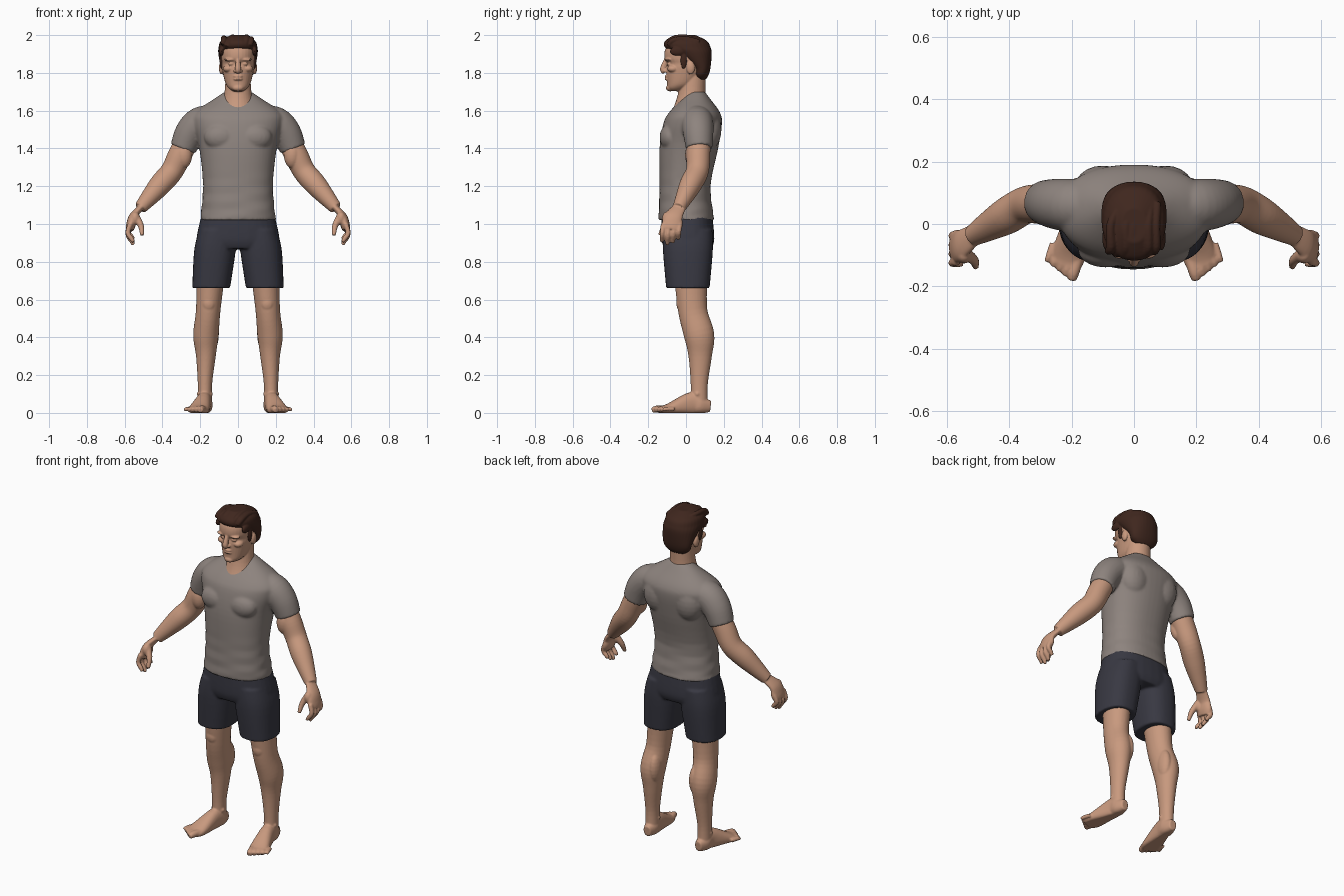
import bpy
import bmesh
from math import cos, sin, pi, copysign
from mathutils import Vector, Matrix

if "Cube" in bpy.data.objects:
    bpy.data.objects.remove(bpy.data.objects["Cube"], do_unlink=True)


def material(name, *colour):
    mat = bpy.data.materials.new(name)
    mat.use_nodes = True
    mat.diffuse_color = (*colour, 1)
    shader = next(node for node in mat.node_tree.nodes if node.type == "BSDF_PRINCIPLED")
    shader.inputs["Base Color"].default_value = (*colour, 1)
    shader.inputs["Roughness"].default_value = 0.8
    return mat


SKIN = material("skin", .58, .32, .21)
SHIRT = material("grey cotton", .27, .23, .21)
SHORTS = material("navy cloth", .04, .04, .055)
HAIR = material("brown hair", .05, .02, .013)
ACROSS, DEPTH = Vector((1, 0, 0)), Vector((0, 1, 0))
SIDES = {"left": 1, "right": -1}


def spline(keys, steps=5):
    """Smoothly interpolate tuples of numbers."""
    keys = [Vector(key) for key in keys]
    path = []
    for i, (start, end) in enumerate(zip(keys, keys[1:])):
        before, after = keys[max(i - 1, 0)], keys[min(i + 2, len(keys) - 1)]
        leave, arrive = (end - before) / 2, (after - start) / 2
        for step in range(steps):
            t = step / steps
            ease = t * t * (3 - 2 * t)
            bend = leave * (t * (1 - t) ** 2) - arrive * (t * t * (1 - t))
            path.append(start.lerp(end, ease) + bend)
    return path + [keys[-1]]


def rounded(value, power):
    return copysign(abs(value) ** (2 / power), value)


def loft(bm, keys, ref=None, power=2.0, side=1, fold=None, count=32):
    """Tube through (x, y, z, radius, radius); rings lie level unless ref is given."""
    path = spline(keys)
    rings = []
    for i, key in enumerate(path):
        centre, u, v = Vector(key[:3]), ACROSS, DEPTH
        if ref:
            ahead, behind = path[min(i + 1, len(path) - 1)], path[max(i - 1, 0)]
            along = (Vector(ahead[:3]) - Vector(behind[:3])).normalized()
            u = (ref - along * ref.dot(along)).normalized()
            v = along.cross(u)
        ring = []
        for k in range(count):
            angle = 2 * pi * k / count
            grow = 1 + (fold(angle, centre.z) if fold else 0)
            offset = u * key[3] * rounded(cos(angle), power) + v * key[4] * rounded(sin(angle), power)
            point = centre + offset * grow
            ring.append(bm.verts.new((point.x * side, point.y, max(point.z, 0))))
        rings.append(ring)
    for low, high in zip(rings, rings[1:]):
        for k in range(count):
            bm.faces.new((low[k - 1], low[k], high[k], high[k - 1]))
    bm.faces.new(rings[0][::-1])
    bm.faces.new(rings[-1])


def tube(bm, points, radii, flat=1.0, ref=DEPTH, **options):
    """Loft with one radius per point; flat squashes the second radius."""
    loft(bm, [(*point, r, r * flat) for point, r in zip(points, radii)], ref=ref, **options)


def span(rows):
    """Centred level rings from (height, front, back, half width)."""
    return [(0, (front + back) / 2, z, width, (back - front) / 2) for z, front, back, width in rows]


def blob(bm, centre, size, side=1):
    x, y, z = centre
    place = Matrix.Translation((x * side, y, z)) @ Matrix.Diagonal((*size, 1))
    bmesh.ops.create_uvsphere(bm, u_segments=20, v_segments=12, radius=1, matrix=place)


def finish(name, bm, mat, voxel, smooth=3):
    """Fuse overlapping volumes into one soft skin."""
    bmesh.ops.recalc_face_normals(bm, faces=bm.faces)
    mesh = bpy.data.meshes.new(name)
    bm.to_mesh(mesh)
    bm.free()
    mesh.materials.append(mat)
    obj = bpy.data.objects.new(name, mesh)
    bpy.context.scene.collection.objects.link(obj)
    fuse = obj.modifiers.new("fuse", "REMESH")
    fuse.mode = "VOXEL"
    fuse.voxel_size = voxel
    fuse.use_smooth_shade = True
    soften = obj.modifiers.new("soften", "SMOOTH")
    soften.factor = 0.5
    soften.iterations = smooth


def cloth_fold(angle, z):
    """Ripples that grow towards the hem."""
    strength = max(0, min(1, (1.3 - z) * 5))
    return .014 * strength * sin(75 * z + 2.5 * sin(angle * 2) + angle)


def build_shirt():
    bm = bmesh.new()
    loft(bm, span([(1.02, -.145, .15, .2), (1.2, -.14, .13, .185), (1.4, -.14, .17, .205),
                   (1.53, -.12, .19, .24), (1.59, -.09, .18, .23), (1.66, -.025, .13, .13),
                   (1.7, .01, .1, .07)]), power=2.25, fold=cloth_fold, count=48)
    for side in SIDES.values():
        chest, shoulder_blade = (.09, -.085, 1.46), (.1, .12, 1.5)
        blob(bm, chest, (.09, .055, .07), side)
        blob(bm, shoulder_blade, (.09, .068, .11), side)
        sleeve = (.12, .06, 1.55), (.2, .06, 1.535), (.255, .065, 1.48), (.29, .07, 1.4)
        tube(bm, sleeve, (.08, .085, .08, .07), side=side)
    finish("shirt", bm, SHIRT, .008)


def build_shorts():
    bm = bmesh.new()
    loft(bm, span([(.87, -.115, .135, .2), (.92, -.13, .15, .22), (1.04, -.13, .14, .195)]), power=2.4)
    for side in SIDES.values():
        hem, hip = (.142, .01, .66, .1, .115), (.105, .01, .97, .1, .13)
        thigh = (.122, .01, .86, .11, .132)
        loft(bm, [hem, thigh, hip], power=2.4, side=side)
    finish("shorts", bm, SHORTS, .008)


def build_leg(label, side):
    bm = bmesh.new()
    heel, ankle, shin = (.175, .07, .03), (.175, .07, .15), (.17, .075, .3)
    calf, knee, thigh = (.17, .07, .41), (.158, .036, .54), (.145, .025, .72)
    tube(bm, (heel, ankle, shin, calf, knee, thigh), (.045, .045, .062, .08, .077, .088),
         flat=.84, side=side)
    blob(bm, (.155, -.025, .58), (.036, .026, .045), side)
    blob(bm, (.135, .095, .42), (.034, .05, .09), side)
    blob(bm, (.175, .06, .1), (.043, .024, .024), side)
    # Foot from heel to ball, then toes fanned outward
    loft(bm, [(.172, .13, .035, .022, .03), (.175, .08, .04, .04, .045), (.18, .03, .05, .04, .06),
              (.207, -.09, .02, .055, .03), (.222, -.135, .015, .046, .02)],
         ref=ACROSS, power=2.3, side=side)
    for toe in range(5):
        size = .019 - .002 * toe
        root = Vector((.18, -.11, .02)) + Vector((.02, .012, 0)) * toe
        middle = root + Vector((.014, -.045, 0))
        tip = root + Vector((.02, -.07 + .003 * toe, -.006))
        tube(bm, (root, middle, tip), (size, size, size * .75), ref=ACROSS, side=side, count=16)
    finish(label + "_leg", bm, SKIN, .005)


def build_arm(label, side):
    bm = bmesh.new()
    shoulder, elbow, wrist = Vector((.265, .07, 1.45)), Vector((.35, .06, 1.28)), Vector((.517, -.037, 1.085))
    forearm = elbow.lerp(wrist, .35)
    upper_arm = shoulder.lerp(elbow, .5)
    tube(bm, (shoulder, upper_arm, elbow, forearm, elbow.lerp(wrist, .7), wrist),
         (.06, .063, .06, .059, .047, .034), side=side)
    blob(bm, upper_arm + Vector((-.02, -.03, 0)), (.045, .04, .07), side)
    # Palm, four curled fingers and the thumb
    palm, knuckles = Vector((.555, -.065, 1.04)), Vector((.574, -.078, .97))
    tube(bm, (wrist, palm, palm.lerp(knuckles, .6), knuckles), (.036, .048, .055, .048),
         flat=.45, side=side)
    blob(bm, palm + Vector((-.01, -.035, -.01)), (.025, .027, .035), side)
    for finger, reach in enumerate((.095, .11, .1, .08)):
        root = Vector((.57, -.12 + .029 * finger, 1))
        bend = root + Vector((.013, -.005, -reach / 2))
        tip = root + Vector((-.017, -.008, -reach))
        tube(bm, (root, bend, bend.lerp(tip, .65), tip), (.014, .013, .012, .009), side=side, count=16)
    base, thumb_tip = palm + Vector((-.015, -.03, 0)), Vector((.508, -.138, .94))
    bend = base.lerp(thumb_tip, .5) - ACROSS * .01
    tube(bm, (base, bend, thumb_tip), (.02, .016, .01), side=side, count=16)
    finish(label + "_arm", bm, SKIN, .005)


def build_head():
    bm = bmesh.new()
    collar, throat, nape = (0, .03, 1.61), (0, .03, 1.68), (0, .04, 1.79)
    tube(bm, (collar, throat, nape), (.1, .074, .065), ref=ACROSS)
    loft(bm, span([(1.703, -.083, -.03, .026), (1.72, -.098, .01, .05), (1.75, -.1, .055, .068),
                   (1.82, -.105, .11, .084), (1.85, -.1, .115, .087), (1.88, -.115, .12, .09),
                   (1.93, -.108, .12, .09), (1.97, -.07, .1, .065)]), power=2.2)
    # Nose, chin and lips on the centre line
    bridge, tip, base = (0, -.106, 1.872), (0, -.122, 1.82), (0, -.112, 1.803)
    tube(bm, (bridge, tip, base), (.01, .016, .012), ref=ACROSS, count=16)
    blob(bm, (0, -.085, 1.72), (.03, .021, .018))
    for lip in (1.782, 1.767):
        blob(bm, (0, -.1, lip), (.025, .013, .007))
    # Paired brows, eyes, cheeks, nostrils and ears
    features = {"brow": ((.04, -.092, 1.87), (.034, .021, .009)),
                "eye": ((.036, -.088, 1.848), (.017, .015, .01)),
                "cheek": ((.052, -.068, 1.822), (.028, .032, .02)),
                "nostril": ((.015, -.108, 1.81), (.009, .012, .008)),
                "ear": ((.088, .025, 1.826), (.013, .022, .034))}
    for centre, size in features.values():
        for side in SIDES.values():
            blob(bm, centre, size, side)
    finish("head", bm, SKIN, .004)


def build_hair():
    bm = bmesh.new()
    loft(bm, span([(1.765, .055, .105, .05), (1.79, .04, .12, .08), (1.83, .03, .13, .092),
                   (1.9, -.055, .136, .104), (1.935, -.112, .13, .103), (1.97, -.11, .11, .09),
                   (2, -.06, .05, .04)]), power=2.2)
    for side in SIDES.values():
        sideburn, temple = (.087, -.012, 1.865), (.088, -.045, 1.915)
        blob(bm, sideburn, (.01, .017, .045), side)
        blob(bm, temple, (.014, .04, .025), side)
    # Locks swept forward over the brow
    for lock in range(7):
        x = .07 - .024 * lock
        lift = ACROSS.cross(DEPTH) * .008 * sin(lock * 2.2)
        crown, top = Vector((x * .8 + .02, .07, 1.965)), Vector((x, 0, 1.985 - x * x))
        quiff, fringe = Vector((x, -.07, 1.975 - x * x)), Vector((x - .008, -.105 + x * x * 3, 1.945))
        tube(bm, (crown, top + lift, quiff + lift, fringe + lift), (.012, .014, .016, .013),
             ref=ACROSS, count=16)
    finish("hair", bm, HAIR, .004, smooth=2)


build_shirt()
build_shorts()
for label, side in SIDES.items():
    build_leg(label, side)
    build_arm(label, side)
build_head()
build_hair()
